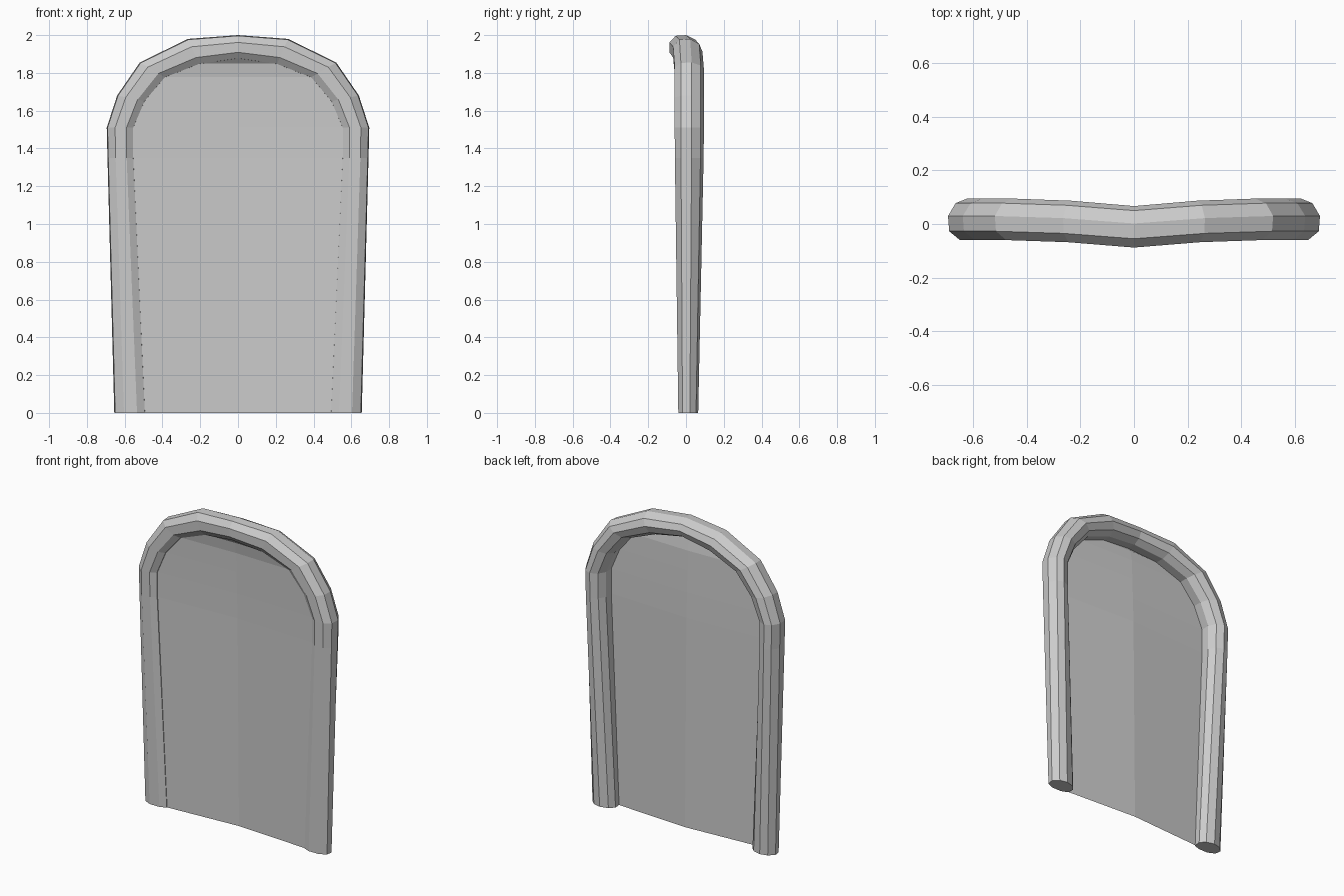
import bpy, bmesh

if "Cube" in bpy.data.objects:
    bpy.data.objects.remove(bpy.data.objects["Cube"])

# Rings of the frame, right side from floor to apex:
# outer (x, z), inner (x, z), depth scale, y shift
rings = [
    ((0.655, 0.0), (0.490, 0.0), 0.68, 0.0),
    ((0.691, 1.35), (0.552, 1.35), 0.98, 0.0),
    ((0.695, 1.51), (0.552, 1.51), 1.0, 0.0),
    ((0.640, 1.68), (0.492, 1.65), 1.0, 0.0),
    ((0.520, 1.855), (0.385, 1.775), 1.0, 0.0),
    ((0.265, 1.98), (0.205, 1.845), 1.0, -0.008),
    ((0.0, 2.0), (0.0, 1.875), 1.0, -0.028),
]
# Frame section: fraction from outer to inner edge, y
section = [(0, 0.03), (0.03, -0.027), (0.31, -0.06), (0.73, -0.06), (0.98, -0.035),
           (1, 0.03), (0.82, 0.075), (0.5, 0.095), (0.2, 0.078)]


def ring_point(ring, t, y, side=1):
    (ox, oz), (ix, iz), scale, shift = ring
    return (side * (ox + (ix - ox) * t), y * scale + shift, oz + (iz - oz) * t)


def finish(bm, name):
    bmesh.ops.recalc_face_normals(bm, faces=bm.faces)
    mesh = bpy.data.meshes.new(name)
    bm.to_mesh(mesh)
    bm.free()
    obj = bpy.data.objects.new(name, mesh)
    bpy.context.collection.objects.link(obj)
    return obj


# Arched frame: section swept up the right, over the apex and down the left
bm = bmesh.new()
path = [(r, 1) for r in rings] + [(r, -1) for r in rings[-2::-1]]
loops = [[bm.verts.new(ring_point(r, t, y, s)) for t, y in section] for r, s in path]
n = len(section)
for a, b in zip(loops, loops[1:]):
    for i in range(n):
        j = (i + 1) % n
        bm.faces.new((a[i], a[j], b[j], b[i]))
bm.faces.new(loops[0])
bm.faces.new(loops[-1])
finish(bm, "arched_frame")

# Panel: thin sheet with a slight backward fold along the centre line
bm = bmesh.new()
rows = []
for k, r in enumerate(rings[:-1]):
    x, y, z = ring_point(r, 0.97, -0.03)
    fold = 0.03 * (1 - k / 6)
    rows.append([bm.verts.new(p) for p in ((-x, y, z), (0, y + fold, z), (x, y, z))])
apex = bm.verts.new(ring_point(rings[-1], 0.97, -0.03))
for a, b in zip(rows, rows[1:]):
    for i in range(2):
        bm.faces.new((a[i], a[i + 1], b[i + 1], b[i]))
for i in range(2):
    bm.faces.new((rows[-1][i], rows[-1][i + 1], apex))
finish(bm, "back_panel")
